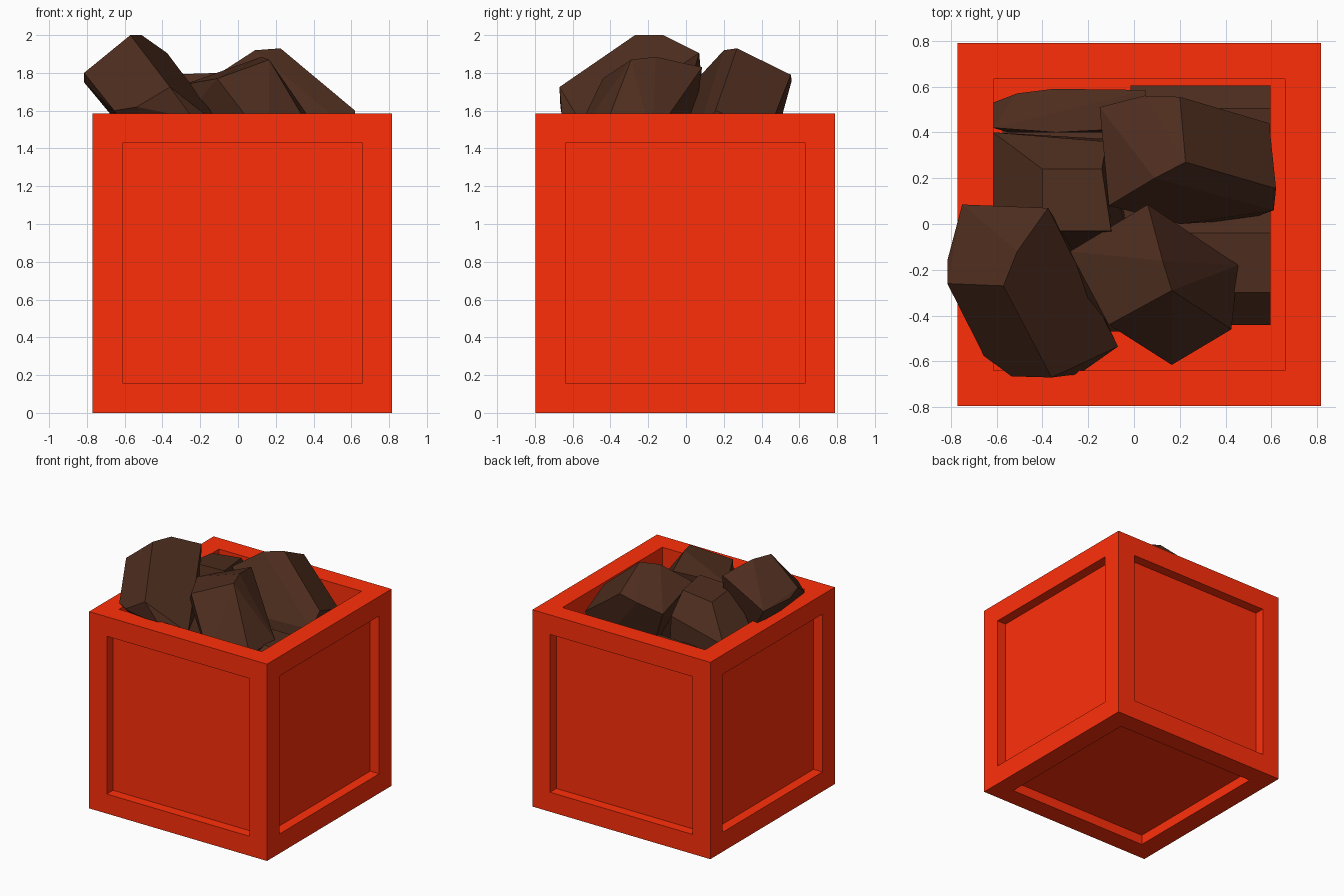
import bpy, bmesh
from math import radians
from mathutils import Matrix, Euler

if "Cube" in bpy.data.objects:
    bpy.data.objects.remove(bpy.data.objects["Cube"])


def material(name, color):
    m = bpy.data.materials.new(name)
    m.diffuse_color = (*color, 1)
    m.use_nodes = True
    m.node_tree.nodes["Principled BSDF"].inputs["Base Color"].default_value = m.diffuse_color
    return m


RED = material("red_paint", (1.0, 0.028, 0.003))
BROWN = material("dark_coal", (0.075, 0.026, 0.013))


def finish(bm, name, mat):
    bmesh.ops.recalc_face_normals(bm, faces=bm.faces)
    me = bpy.data.meshes.new(name)
    bm.to_mesh(me)
    bm.free()
    me.materials.append(mat)
    ob = bpy.data.objects.new(name, me)
    bpy.context.collection.objects.link(ob)
    return ob


def hull_chunk(name, *points):
    """Faceted chunk wrapped around a few corner points."""
    bm = bmesh.new()
    for p in points:
        bm.verts.new(p)
    res = bmesh.ops.convex_hull(bm, input=bm.verts)
    junk = {v for v in res["geom_interior"] + res["geom_unused"]
            if isinstance(v, bmesh.types.BMVert)}
    bmesh.ops.delete(bm, geom=list(junk), context='VERTS')
    bmesh.ops.dissolve_limit(bm, angle_limit=radians(8), verts=bm.verts, edges=bm.edges)
    return finish(bm, name, BROWN)


def block_chunk(name, size, loc, rot, chamfer):
    """Chamfered block for the lower layer of the pile."""
    bm = bmesh.new()
    bmesh.ops.create_cube(bm, size=1)
    bmesh.ops.scale(bm, vec=size, verts=bm.verts)
    edges = [e for e in bm.edges
             if abs((e.verts[0].co - e.verts[1].co).x) > size[0] * 0.5]
    bmesh.ops.bevel(bm, geom=edges, offset=chamfer, segments=1, affect='EDGES')
    turn = Euler([radians(a) for a in rot]).to_matrix().to_4x4()
    bmesh.ops.transform(bm, matrix=Matrix.Translation(loc) @ turn, verts=bm.verts)
    return finish(bm, name, BROWN)


# crate: recessed panels on the sides and underside, deep open top
S = 1.585
bm = bmesh.new()
bmesh.ops.create_cube(bm, size=S)
bmesh.ops.translate(bm, vec=(0.023, -0.003, S / 2), verts=bm.verts)
panels = list(bm.faces)
bm.normal_update()
bmesh.ops.inset_individual(bm, faces=panels, thickness=0.157, depth=0, use_even_offset=True)
bm.normal_update()
for f in panels:
    n = f.normal.copy()
    depth = 1.4 if n.z > 0.5 else 0.08
    new = bmesh.ops.extrude_discrete_faces(bm, faces=[f])["faces"][0]
    bmesh.ops.translate(bm, vec=-n * depth, verts=new.verts)
finish(bm, "crate", RED)

# large chunks that rise above the rim
hull_chunk("chunk_front_left",
           (-.57, -.27, 2.0), (-.51, -.12, 2.0), (-.375, .07, 1.905), (-.815, -.26, 1.8),
           (-.815, -.16, 1.75), (-.75, .085, 1.72), (-.36, -.67, 1.725), (-.24, -.19, 1.7),
           (-.07, -.535, 1.5), (-.24, -.655, 1.56), (-.535, -.665, 1.62),
           (-.655, -.575, 1.6), (-.6, 0, 1.5), (-.4, -.4, 1.25), (-.3, -.05, 1.5))
hull_chunk("chunk_back_right",
           (.225, .27, 1.93), (.09, .2, 1.92), (.2, .555, 1.79), (.62, .155, 1.6),
           (-.11, .08, 1.79), (-.15, .51, 1.7), (.045, .56, 1.76), (.59, .44, 1.5),
           (.61, .06, 1.48), (.2, 0, 1.5), (.5, .02, 1.3), (.48, .42, 1.25), (0, .42, 1.35))
hull_chunk("chunk_front_middle",
           (.165, -.29, 1.87), (.125, -.16, 1.885), (.06, .085, 1.83), (-.28, -.12, 1.74),
           (-.11, -.44, 1.77), (-.255, -.255, 1.6), (.425, -.46, 1.43), (.165, -.615, 1.41),
           (.455, -.18, 1.45), (.3, -.1, 1.2), (0, 0, 1.2))
hull_chunk("chunk_left",
           (-.615, .4, 1.53), (-.5, .35, 1.62), (-.4, .24, 1.76), (-.14, .24, 1.79),
           (-.12, .36, 1.62), (-.4, -.03, 1.79), (-.1, -.03, 1.8), (-.615, .05, 1.53),
           (-.6, .36, 1.1), (-.1, .37, 1.1), (-.5, -.2, 1.1), (0, -.2, 1.1))
hull_chunk("chunk_back_left",
           (-.615, .42, 1.42), (-.34, .4, 1.46), (-.18, .52, 1.47), (.05, .585, 1.47),
           (.05, .42, 1.48), (-.35, .59, 1.36), (-.51, .57, 1.34), (-.615, .53, 1.3),
           (-.55, .4, 1.0), (0, .4, 1.0), (0, .58, 1.1))

# lower layer of the pile
block_chunk("chunk_low_right", (.45, .54, .5), (.37, -.17, 1.2), (0, 0, 0), .14)
block_chunk("chunk_low_back", (.61, .5, .55), (.29, .355, 1.08), (0, 0, 0), .1)
block_chunk("chunk_low_left", (.55, .7, .5), (-.25, -.12, .85), (0, 0, 0), .16)
block_chunk("chunk_bottom_right", (.55, .9, .5), (.3, .05, .42), (0, 0, 0), .15)
block_chunk("chunk_bottom_left", (.55, .9, .5), (-.3, .05, .42), (0, 0, 0), .15)
